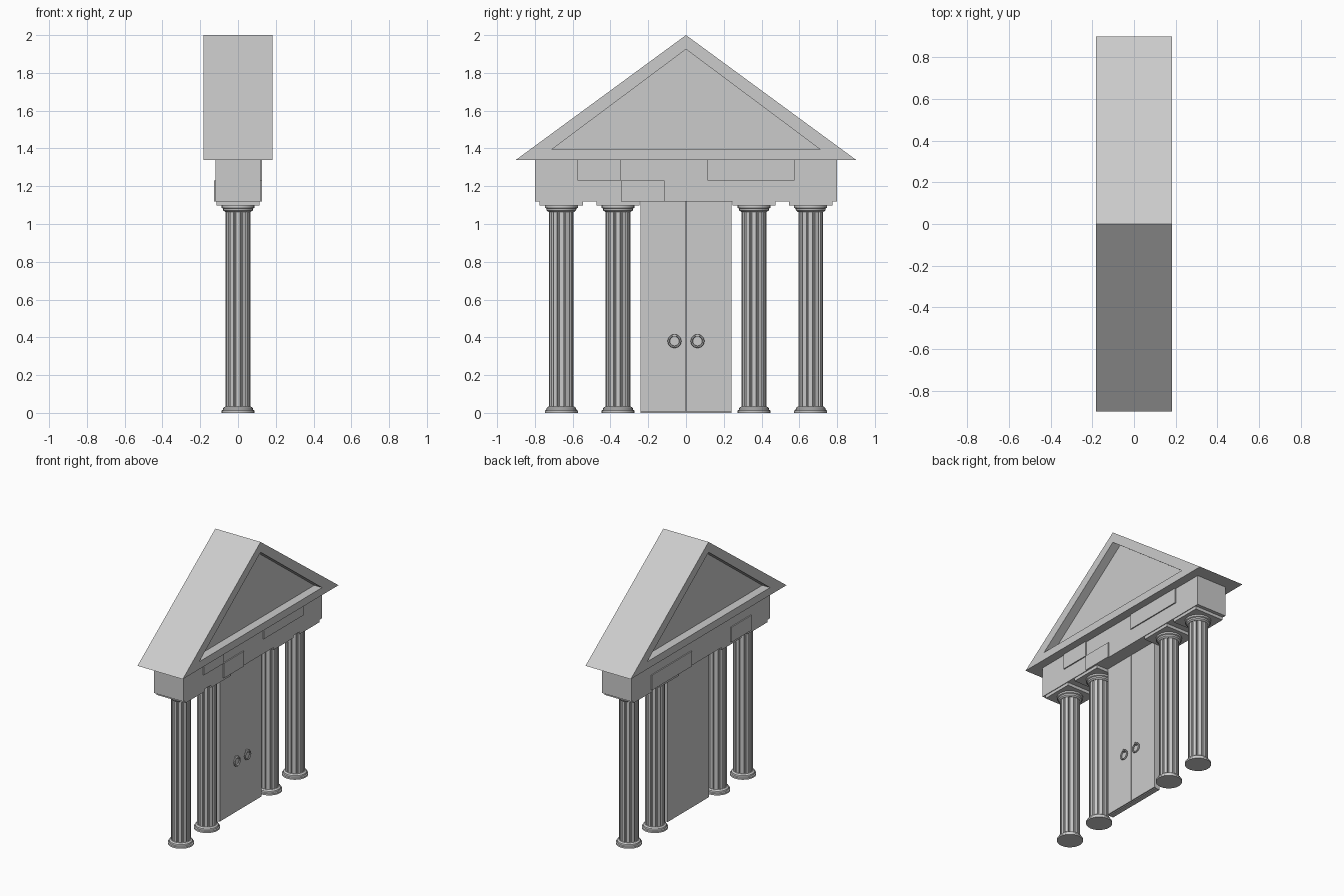
import bpy, bmesh
from math import sin, cos, pi

if "Cube" in bpy.data.objects:
    bpy.data.objects.remove(bpy.data.objects["Cube"])


def finish(name, bm, smooth=False):
    bmesh.ops.recalc_face_normals(bm, faces=bm.faces)
    me = bpy.data.meshes.new(name)
    bm.to_mesh(me)
    bm.free()
    ob = bpy.data.objects.new(name, me)
    bpy.context.collection.objects.link(ob)
    if smooth:
        bpy.ops.object.select_all(action='DESELECT')
        ob.select_set(True)
        bpy.context.view_layer.objects.active = ob
        bpy.ops.object.shade_smooth_by_angle()
    return ob


def loft(name, rings, smooth=False):
    """Bridge equal-length rings of points and cap both ends."""
    bm = bmesh.new()
    loops = [[bm.verts.new(p) for p in r] for r in rings]
    n = len(loops[0])
    for a, b in zip(loops, loops[1:]):
        for i in range(n):
            j = (i + 1) % n
            bm.faces.new((a[i], a[j], b[j], b[i]))
    bm.faces.new(loops[0])
    bm.faces.new(loops[-1])
    return finish(name, bm, smooth)


def box(name, x0, x1, y0, y1, z0, z1):
    return loft(name, [[(x0, y0, z), (x1, y0, z), (x1, y1, z), (x0, y1, z)]
                       for z in (z0, z1)])


def lathe(name, y, profile, n=24):
    return loft(name, [[(r * cos(2 * pi * i / n), y + r * sin(2 * pi * i / n), z)
                        for i in range(n)] for r, z in profile], True)


def fluted(name, y, z0, z1, flutes=12, ro=0.066, ri=0.058):
    pts = []
    for k in range(flutes):
        for f, r in ((-0.32, ro), (0.32, ro), (0.42, ri), (0.58, ri)):
            a = 2 * pi * (k + f) / flutes
            pts.append((r * cos(a), y + r * sin(a)))
    return loft(name, [[(x, yy, z) for x, yy in pts] for z in (z0, z1)])


# Pediment: triangular prism with a recessed panel on both faces
outer = [(-0.9, 1.34), (0.9, 1.34), (0, 2.0)]
inner = [(-0.71, 1.395), (0.71, 1.395), (0, 1.925)]
stack = [(-0.12, inner), (-0.183, inner), (-0.183, outer),
         (0.183, outer), (0.183, inner), (0.12, inner)]
loft("pediment", [[(x, y, z) for y, z in tri] for x, tri in stack])

# Entablature with slightly proud stone blocks
box("entablature", -0.12, 0.12, -0.8, 0.8, 1.12, 1.34)
for side, y0, y1, z0, z1 in ((1, -0.575, -0.345, 1.23, 1.34),
                             (1, -0.345, -0.115, 1.12, 1.23),
                             (1, 0.115, 0.575, 1.23, 1.34),
                             (-1, 0.115, 0.575, 1.12, 1.23),
                             (-1, -0.575, -0.345, 1.12, 1.23)):
    box("stone_block", *sorted((side * 0.10, side * 0.128)), y0, y1, z0, z1)

# Columns: turned base, fluted shaft, turned capital, square abacus
base = [(0.087, 0), (0.087, 0.012), (0.080, 0.016), (0.078, 0.026), (0.068, 0.034)]
for y in (-0.66, -0.36, 0.36, 0.66):
    lathe("column_base", y, base)
    fluted("column_shaft", y, 0.03, 1.07)
    lathe("column_capital", y, [(r, 1.098 - z) for r, z in base])
    box("column_abacus", -0.115, 0.115, y - 0.115, y + 0.115, 1.098, 1.121)

# Double door: plain slab behind, two leaves in front
box("door_back", -0.02, 0.015, -0.24, 0.24, 0, 1.12)
for s in (-1, 1):
    box("door_leaf", 0.015, 0.024, *sorted((s * 0.0015, s * 0.24)), 0.006, 1.12)

    # Ring handle hanging from a small mount
    bm = bmesh.new()
    n, m = 12, 6
    grid = [[bm.verts.new((0.036 + 0.006 * sin(2 * pi * j / m),
                           s * 0.061 + (0.031 + 0.006 * cos(2 * pi * j / m)) * cos(2 * pi * i / n),
                           0.38 + (0.031 + 0.006 * cos(2 * pi * j / m)) * sin(2 * pi * i / n)))
             for j in range(m)] for i in range(n)]
    for i in range(n):
        for j in range(m):
            a, b = grid[i], grid[(i + 1) % n]
            k = (j + 1) % m
            bm.faces.new((a[j], b[j], b[k], a[k]))
    finish("door_ring", bm, True)
    box("ring_mount", 0.022, 0.046, s * 0.061 - 0.007, s * 0.061 + 0.007, 0.403, 0.417)
